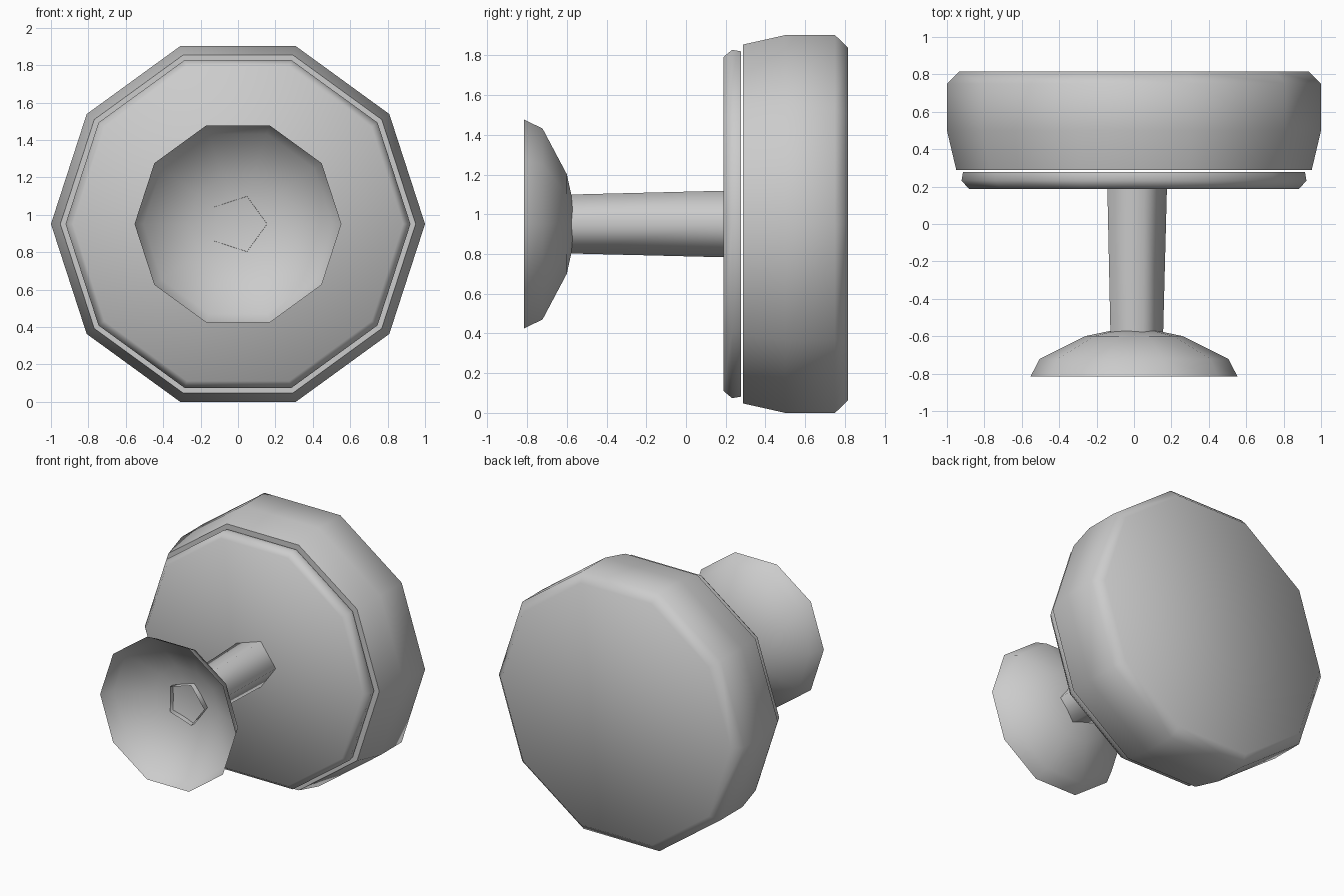
import bpy, bmesh
from math import cos, sin, pi, radians

if "Cube" in bpy.data.objects:
    bpy.data.objects.remove(bpy.data.objects["Cube"])

CENTRE_Z = 0.951


def lathe(name, profile, sides, cap_start=False, cap_end=False, angle=55):
    """Revolve (radius, y) points around the y axis; radius 0 makes a pole."""
    bm = bmesh.new()
    rings = []
    for r, y in profile:
        if r == 0:
            rings.append([bm.verts.new((0, y, CENTRE_Z))] * sides)
        else:
            rings.append([bm.verts.new((r * cos(2 * pi * i / sides), y,
                                        CENTRE_Z + r * sin(2 * pi * i / sides)))
                          for i in range(sides)])
    for a, b in zip(rings, rings[1:]):
        for i in range(sides):
            j = (i + 1) % sides
            corners = list(dict.fromkeys((a[i], a[j], b[j], b[i])))
            bm.faces.new(corners)
    if cap_start:
        bm.faces.new(rings[0])
    if cap_end:
        bm.faces.new(rings[-1])
    bmesh.ops.recalc_face_normals(bm, faces=bm.faces)
    mesh = bpy.data.meshes.new(name)
    bm.to_mesh(mesh)
    bm.free()
    obj = bpy.data.objects.new(name, mesh)
    bpy.context.collection.objects.link(obj)
    bpy.ops.object.select_all(action='DESELECT')
    obj.select_set(True)
    bpy.context.view_layer.objects.active = obj
    bpy.ops.object.shade_smooth_by_angle(angle=radians(angle))
    return obj


# Large drum at the back
lathe("drum", [(0.95, 0.288), (1.0, 0.50), (1.0, 0.75), (0.935, 0.815)],
      10, True, True)

# Thin front plate, separated from the drum by a narrow gap
lathe("front_plate", [(0.883, 0.188), (0.922, 0.232), (0.914, 0.278)],
      10, True, True)

# Tapered five-sided stem, its open end poking into the cup
lathe("stem", [(0.155, -0.615), (0.176, 0.19)], 5, angle=75)

# Shallow open cup, a single-skin dish facing forward
lathe("cup", [(0.553, -0.815), (0.505, -0.722), (0.263, -0.60),
              (0.12, -0.57), (0, -0.566)], 10)
